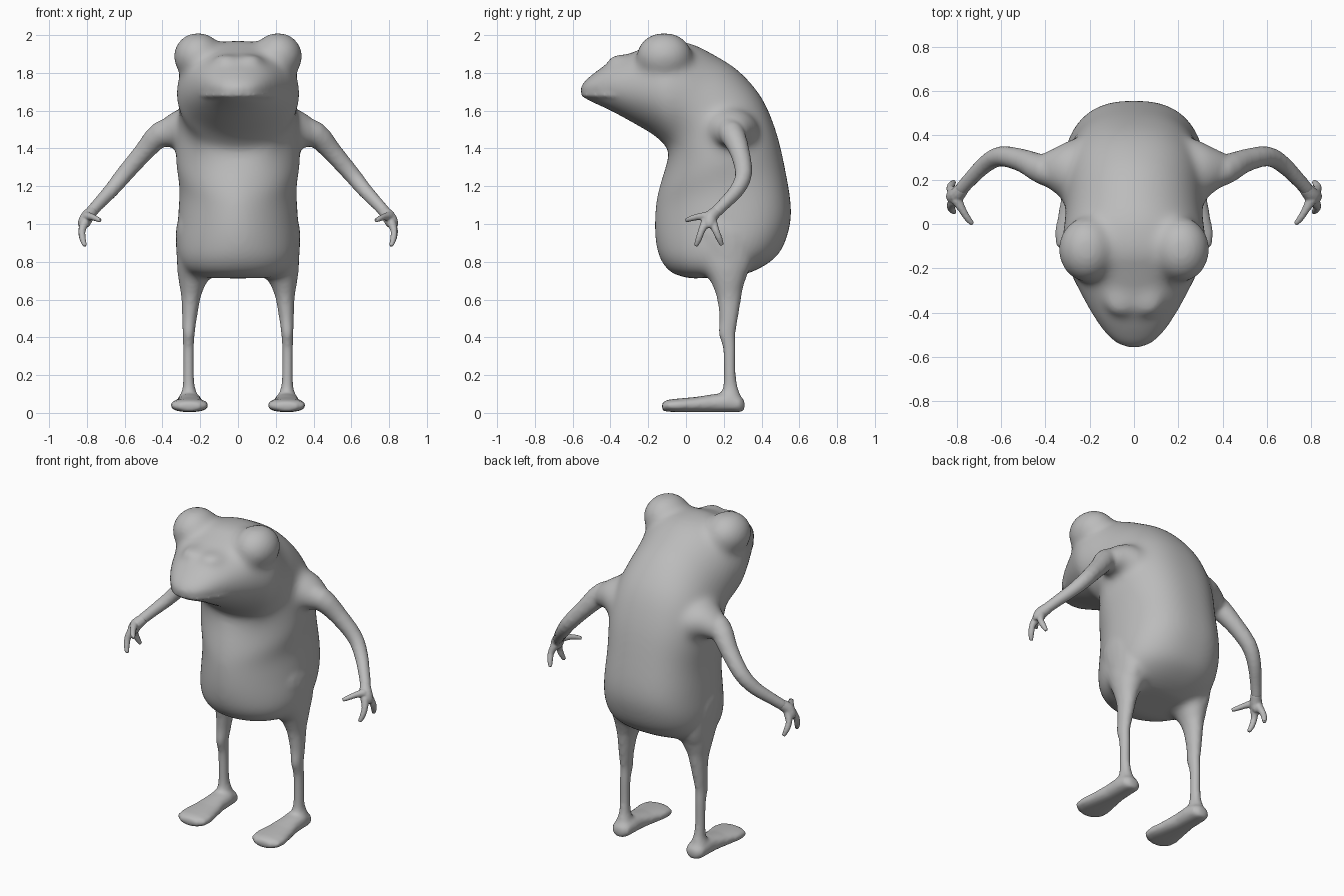
import bpy, bmesh, math
from mathutils import Vector

if "Cube" in bpy.data.objects:
    bpy.data.objects.remove(bpy.data.objects["Cube"])

skin = bpy.data.materials.new("skin_grey")
skin.diffuse_color = (0.5, 0.5, 0.5, 1)
skin.use_nodes = True
skin.node_tree.nodes["Principled BSDF"].inputs["Base Color"].default_value = skin.diffuse_color
X, Y, Z = Vector((1, 0, 0)), Vector((0, 1, 0)), Vector((0, 0, 1))


def spow(c, n):
    return math.copysign(abs(c) ** (2 / n), c)


def loft(name, rings, sides=24, n=2.0):
    """Closed skin over rings: centre, half axes u and v, optional roundness of the +v and -v halves."""
    bm = bmesh.new()
    loops = []
    for c, u, v, *ns in rings:
        loop = []
        for i in range(sides):
            a = 2 * math.pi * i / sides
            e = ns[math.sin(a) < 0] if ns else n
            loop.append(bm.verts.new(c + u * spow(math.cos(a), e) + v * spow(math.sin(a), e)))
        loops.append(loop)
    for a, b in zip(loops, loops[1:]):
        for i in range(sides):
            j = (i + 1) % sides
            bm.faces.new((a[i], a[j], b[j], b[i]))
    bm.faces.new(loops[0])
    bm.faces.new(loops[-1])
    bmesh.ops.recalc_face_normals(bm, faces=bm.faces)
    me = bpy.data.meshes.new(name)
    bm.to_mesh(me)
    bm.free()
    ob = bpy.data.objects.new(name, me)
    bpy.context.collection.objects.link(ob)
    return ob


def curve(rows, steps=4):
    """Smooth in-between rows (Catmull-Rom)."""
    out = []
    for i in range(len(rows) - 1):
        p0, p1, p2, p3 = (rows[max(0, min(len(rows) - 1, i + k))] for k in (-1, 0, 1, 2))
        for s in range(steps):
            t = s / steps
            out.append([.5 * (2 * b + (c - a) * t + (2 * a - 5 * b + 4 * c - d) * t * t
                              + (3 * b - a - 3 * c + d) * t ** 3)
                        for a, b, c, d in zip(p0, p1, p2, p3)])
    return out + [list(rows[-1])]


def tube(name, path, sides=12):
    """Round limb through (x, y, z, radius) points."""
    path = curve(path, 3)
    pts = [Vector(p[:3]) for p in path]
    rings = []
    for i, p in enumerate(pts):
        t = pts[min(i + 1, len(pts) - 1)] - pts[max(i - 1, 0)]
        q = t.to_track_quat('Z', 'Y')
        rings.append((p, q @ X * path[i][3], q @ Y * path[i][3]))
    return loft(name, rings, sides)


def column(name, rows, s):
    """Upright limb from (y, z, x, half width, half depth) rows."""
    return loft(name, [(Vector((s * x, y, z)), X * a, Y * b) for y, z, x, a, b in curve(rows, 3)], 20)


def ball(name, loc, size):
    rings = []
    for k in range(1, 12):
        a = math.pi * k / 12
        s = math.sin(a)
        rings.append((Vector(loc) - Z * size[2] * math.cos(a) * 1.03, X * size[0] * s, Y * size[1] * s))
    return loft(name, rings, 20)


def fuse(name, parts, voxel, smooth):
    """Merge overlapping parts into one continuous skin."""
    bpy.ops.object.select_all(action='DESELECT')
    for p in parts:
        p.select_set(True)
    ob = parts[0]
    bpy.context.view_layer.objects.active = ob
    bpy.ops.object.join()
    ob.name = name
    m = ob.modifiers.new("skin", 'REMESH')
    m.mode, m.voxel_size, m.use_smooth_shade = 'VOXEL', voxel, True
    s = ob.modifiers.new("soften", 'SMOOTH')
    s.factor, s.iterations = 0.5, smooth
    bpy.ops.object.convert(target='MESH')
    ob.data.materials.clear()
    ob.data.materials.append(skin)
    bpy.ops.object.shade_smooth_by_angle(angle=math.radians(50))
    return ob


# Head and trunk: upper/back (y, z), lower/front (y, z), half width, roundness back and front
spine = [(-.565, 1.72, -.555, 1.672, .04, 2, 2), (-.53, 1.765, -.51, 1.65, .11, 2.1, 2),
         (-.43, 1.84, -.40, 1.60, .185, 2.2, 2), (-.33, 1.888, -.28, 1.535, .245, 2.2, 2),
         (-.22, 1.935, -.17, 1.47, .298, 2.2, 2), (-.12, 1.97, -.105, 1.41, .325, 2.2, 2),
         (.02, 1.957, -.09, 1.37, .32, 2.1, 1.85), (.15, 1.895, -.10, 1.33, .312, 2, 1.7),
         (.28, 1.81, -.113, 1.285, .312, 2.1, 1.65), (.40, 1.67, -.133, 1.225, .325, 2.3, 1.65),
         (.477, 1.49, -.152, 1.155, .328, 2.45, 1.7), (.527, 1.28, -.163, 1.085, .31, 2.5, 1.75),
         (.557, 1.08, -.167, .985, .318, 2.5, 1.8), (.54, .95, -.16, .895, .325, 2.5, 1.85),
         (.49, .84, -.135, .81, .315, 2.4, 1.95), (.40, .77, -.075, .74, .275, 2.3, 2),
         (.30, .728, .03, .71, .20, 2.3, 2.2)]
rings = []
for by, bz, fy, fz, w, nb, nf in curve(spine):
    b, f = Vector((0, by, bz)), Vector((0, fy, fz))
    rings.append(((b + f) / 2, X * w, (b - f) / 2, nb, nf))
parts = [loft("body", rings, 48)]

# Legs: y, z, centre x, half width, half depth
leg = [(.18, 1.05, .25, .06, .12), (.20, .95, .262, .068, .15), (.22, .80, .252, .07, .128),
       (.22, .70, .242, .07, .09),
       (.228, .61, .249, .051, .065), (.226, .50, .257, .039, .049),
       (.218, .42, .261, .032, .045), (.23, .34, .262, .029, .034),
       (.232, .20, .262, .029, .032), (.235, .13, .26, .034, .041),
       (.235, .07, .26, .056, .062), (.235, .03, .26, .06, .065)]
# Flared tops of the thighs
flare = [(.20, .92, .245, .07, .15), (.21, .80, .24, .085, .135), (.22, .72, .236, .085, .105),
         (.225, .64, .247, .06, .075), (.228, .56, .253, .045, .057)]

for s in (-1, 1):
    # Eye bulges and nostril ridges
    parts.append(ball("eye_bulge", (s * .212, -.115, 1.887), (.131, .15, .125)))
    parts.append(ball("nostril", (s * .06, -.335, 1.862), (.075, .085, .037)))
    parts.append(column("thigh", flare, s))
    # Shoulders: x, y, z, half depth, half height
    cone = [(.14, .20, 1.46, .19, .15), (.27, .222, 1.487, .165, .13),
            (.34, .24, 1.502, .115, .096), (.43, .25, 1.465, .066, .068)]
    parts.append(loft("shoulder", [(Vector((s * x, y, z)), Y * a, Z * b)
                                   for x, y, z, a, b in curve(cone)], 24))
trunk = fuse("trunk", parts, .014, 32)

parts = [trunk]
# Lips along the jaw line
for z, r in ((1.712, .012), (1.682, .011)):
    side = [(.222, -.31), (.168, -.415), (.098, -.505), (.04, -.54)]
    line = [(-x, y, z) for x, y in side] + [(x, y, z) for x, y in reversed(side)]
    parts.append(tube("lip", [p + (r if abs(p[0]) < .2 else r * .5,) for p in line], 10))

for s in (-1, 1):
    # Arms
    arm = [(.30, .22, 1.50, .08), (.41, .245, 1.475, .068),
           (.50, .285, 1.38, .053), (.60, .305, 1.265, .046), (.67, .27, 1.18, .040),
           (.74, .20, 1.105, .034), (.785, .15, 1.055, .032)]
    parts.append(tube("arm", [(s * x, y, z, r) for x, y, z, r in arm], 16))
    parts.append(column("leg", leg, s))

    # Feet: y, half width, mid height, half height
    foot = [(.31, .03, .04, .028), (.285, .058, .046, .042), (.22, .066, .056, .052),
            (.14, .068, .051, .047), (.05, .084, .044, .04), (-.04, .102, .04, .036),
            (-.095, .096, .038, .032), (-.127, .055, .034, .022)]
    parts.append(loft("foot", [(Vector((s * .257, y, z)), X * a, Z * b) for y, a, z, b in foot], 24, 2.3))

fuse("body", parts, .012, 5)

# Hands: palm, thumb and two fingers
digits = [[(.77, .165, 1.07, .030), (.80, .13, 1.035, .036), (.817, .125, 1.0, .033), (.82, .125, .98, .022)],
          [(.80, .11, 1.04, .026), (.775, .065, 1.038, .018), (.75, .025, 1.028, .015), (.728, .0, 1.018, .011)],
          [(.81, .105, 1.01, .026), (.826, .083, .965, .019), (.822, .067, .92, .017), (.81, .052, .883, .011)],
          [(.81, .14, 1.01, .026), (.828, .158, .965, .019), (.824, .175, .925, .017), (.812, .19, .888, .011)]]
for s, side in ((-1, "right"), (1, "left")):
    hand = [tube("digit", [(s * x, y, z, r) for x, y, z, r in d], 12) for d in digits]
    fuse(side + "_hand", hand, .006, 3)
